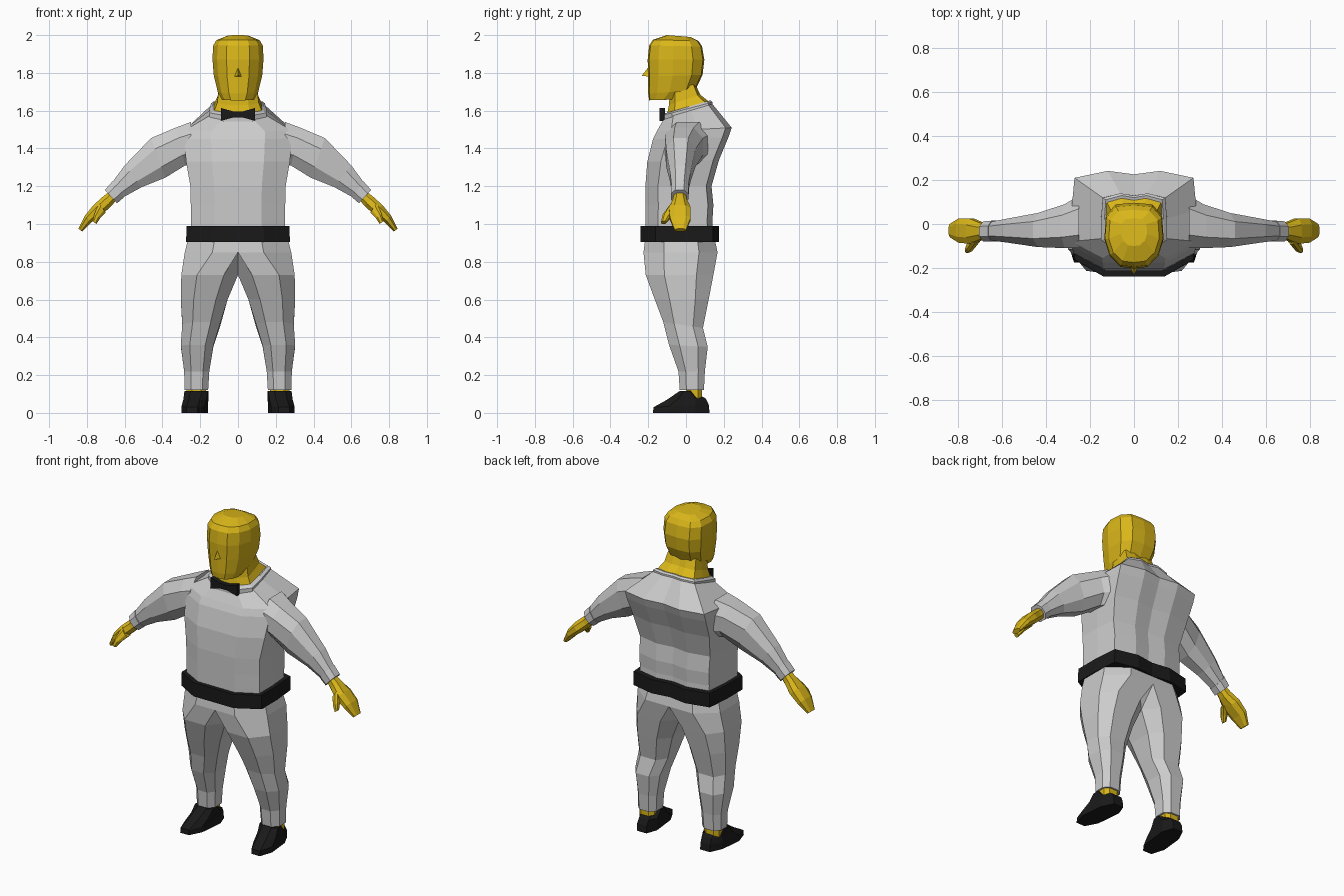
import bpy, bmesh
from mathutils import Vector


def material(name, rgb):
    m = bpy.data.materials.new(name)
    m.diffuse_color = (*rgb, 1)
    return m


GOLD = material("gold_skin", (0.7, 0.47, 0.01))
BLACK = material("black", (0.01, 0.01, 0.01))


def loft(name, rings, mat=None, mirror=False):
    """Skin a list of equal-length rings and cap both ends."""
    bm = bmesh.new()
    loops = [[bm.verts.new(p) for p in r] for r in rings]
    n = len(loops[0])
    for a, b in zip(loops, loops[1:]):
        for i in range(n):
            j = (i + 1) % n
            bm.faces.new((a[i], a[j], b[j], b[i]))
    bm.faces.new(loops[0][::-1])
    bm.faces.new(loops[-1])
    bmesh.ops.remove_doubles(bm, verts=bm.verts, dist=1e-5)
    bmesh.ops.recalc_face_normals(bm, faces=bm.faces)
    me = bpy.data.meshes.new(name)
    bm.to_mesh(me)
    bm.free()
    ob = bpy.data.objects.new(name, me)
    bpy.context.collection.objects.link(ob)
    if mat:
        me.materials.append(mat)
    if mirror:
        mod = ob.modifiers.new("Mirror", 'MIRROR')
        mod.use_mirror_merge = False
    return ob


# Half cross-sections (x, y), front centre to back centre
TORSO = [(0, -1), (.5, -1), (1, -.62), (1, .1), (.95, .84), (.42, 1), (0, .92)]
HEAD = [(0, -1), (.45, -.95), (.82, -.62), (1, -.1), (.95, .6), (.62, .95), (0, 1)]
# Full cross-section for legs and shoes
LIMB = [(-1, -.5), (-.5, -1), (.45, -1), (1, -.45), (1, .5), (.55, 1), (-.5, 1), (-1, .55)]
OCT = [(-1, -.45), (-.5, -1), (.5, -1), (1, -.45), (1, .45), (.5, 1), (-.5, 1), (-1, .45)]


def flat_ring(section, x0, x1, y0, y1, z0, z1, shear=0):
    """Section fitted to a box; z0 is the front height, z1 the back height."""
    pts = []
    for u, v in section:
        t = (v + 1) / 2
        y = y0 + (y1 - y0) * t
        x = (x0 + x1) / 2 + u * (x1 - x0) / 2
        if x1 > 0 and shear is not None:
            x = max(x, 0) - shear * y
        pts.append(Vector((x, y, z0 + (z1 - z0) * t)))
    return pts


def body(name, half, rows, mat=None):
    full = half + [(-x, y) for x, y in half[-2:0:-1]]
    return loft(name, [flat_ring(full, -w, w, y0, y1, z0, z1, None)
                       for w, y0, y1, z0, z1 in rows], mat)


def limb(name, rows, mat=None, shear=0):
    return loft(name, [flat_ring(LIMB, *r, shear) for r in rows], mat, True)


def arm_ring(tx, tz, bx, bz, y0, y1):
    """Ring given by its upper point, lower point and depth range."""
    top, low = Vector((tx, 0, tz)), Vector((bx, 0, bz))
    return [(top + low) / 2 + (top - low) / 2 * v
            + Vector((0, (y0 + y1) / 2 + u * (y1 - y0) / 2, 0)) for u, v in OCT]


def arm(name, rows, mat=None):
    return loft(name, [arm_ring(*r) for r in rows], mat, True)


# Torso, collar and belt
body("jacket", TORSO, [
    (.25, -.215, .145, .92, .92), (.25, -.215, .14, 1.02, 1.02),
    (.25, -.215, .145, 1.1, 1.1), (.252, -.215, .135, 1.2, 1.2),
    (.275, -.205, .175, 1.33, 1.34), (.285, -.175, .225, 1.45, 1.46),
    (.285, -.155, .242, 1.49, 1.51), (.15, -.115, .14, 1.56, 1.635)])
body("collar", TORSO, [
    (.15, -.125, .14, 1.54, 1.62), (.15, -.125, .14, 1.575, 1.645),
    (.135, -.115, .13, 1.585, 1.655)])
body("belt", TORSO, [(.275, -.24, .175, .905, .905), (.272, -.24, .175, .99, .99)], BLACK)

# Head, neck and nose
body("neck", TORSO, [(.135, -.105, .125, 1.56, 1.645), (.11, -.09, .075, 1.63, 1.685),
                     (.1, -.085, .05, 1.72, 1.74)], GOLD)
body("head", HEAD, [
    (.085, -.195, -.03, 1.655, 1.66), (.107, -.2, .05, 1.69, 1.71),
    (.128, -.2, .088, 1.78, 1.79), (.135, -.203, .097, 1.87, 1.87),
    (.132, -.195, .085, 1.945, 1.94), (.115, -.175, .065, 1.975, 1.97),
    (.06, -.1, .025, 2.0, 1.99)], GOLD)
bpy.ops.mesh.primitive_cone_add(vertices=3, radius1=1, radius2=0, depth=1)
bpy.ops.object.delete()
nose_base = [Vector((-.02, -.195, 1.78)), Vector((.02, -.195, 1.78)), Vector((0, -.195, 1.835))]
loft("nose", [nose_base, [p * .02 + Vector((0, -.235, 1.785)) * .98 for p in nose_base]], GOLD)

# Bow tie
loft("bow_tie", [[Vector((x, y, 1.58 + s * h)) for y, s in
                  ((-.14, -1), (-.14, 1), (-.112, 1), (-.112, -1))]
                 for x, h in ((-.09, .034), (-.025, .016), (.025, .016), (.09, .034))], BLACK)

# Sleeves, cuffs and hands
arm("sleeve", [
    (.25, 1.54, .25, 1.31, -.11, .13), (.33, 1.51, .28, 1.31, -.11, .09),
    (.46, 1.455, .385, 1.245, -.105, .05), (.60, 1.31, .51, 1.195, -.085, .025),
    (.67, 1.215, .61, 1.14, -.075, .01)])
arm("cuff", [(.665, 1.225, .605, 1.14, -.08, .015), (.705, 1.18, .64, 1.11, -.08, .012)])
arm("hand", [
    (.69, 1.165, .65, 1.12, -.065, 0), (.715, 1.145, .67, 1.095, -.07, .005),
    (.765, 1.1, .715, 1.055, -.09, .025), (.81, 1.045, .775, 1.01, -.085, .025),
    (.845, .975, .825, .96, -.06, 0)], GOLD)
arm("thumb", [
    (.735, 1.11, .70, 1.06, -.09, -.04), (.76, 1.055, .73, 1.03, -.125, -.075),
    (.77, 1.015, .75, 1.0, -.132, -.105)], GOLD)

# Trousers
limb("trouser_leg", [
    (-.25, .262, -.215, .15, .93, .93), (-.25, .282, -.225, .167, .85, .85),
    (0, .3, -.213, .145, .73, .73), (.055, .303, -.165, .12, .6, .6),
    (.095, .295, -.12, .09, .48, .45), (.13, .303, -.09, .115, .36, .35),
    (.152, .285, -.04, .1, .22, .22), (.158, .283, -.033, .095, .12, .12)])

# Ankles and shoes
limb("ankle", [(.17, .272, 0, .085, .05, .05), (.17, .272, 0, .085, .13, .13)], GOLD)
limb("shoe", [
    (.165, .29, -.175, .125, 0, 0), (.165, .29, -.172, .12, .03, .045),
    (.162, .285, -.1, .105, .07, .075), (.158, .282, -.035, .04, .115, .115)],
    BLACK, shear=.1)
